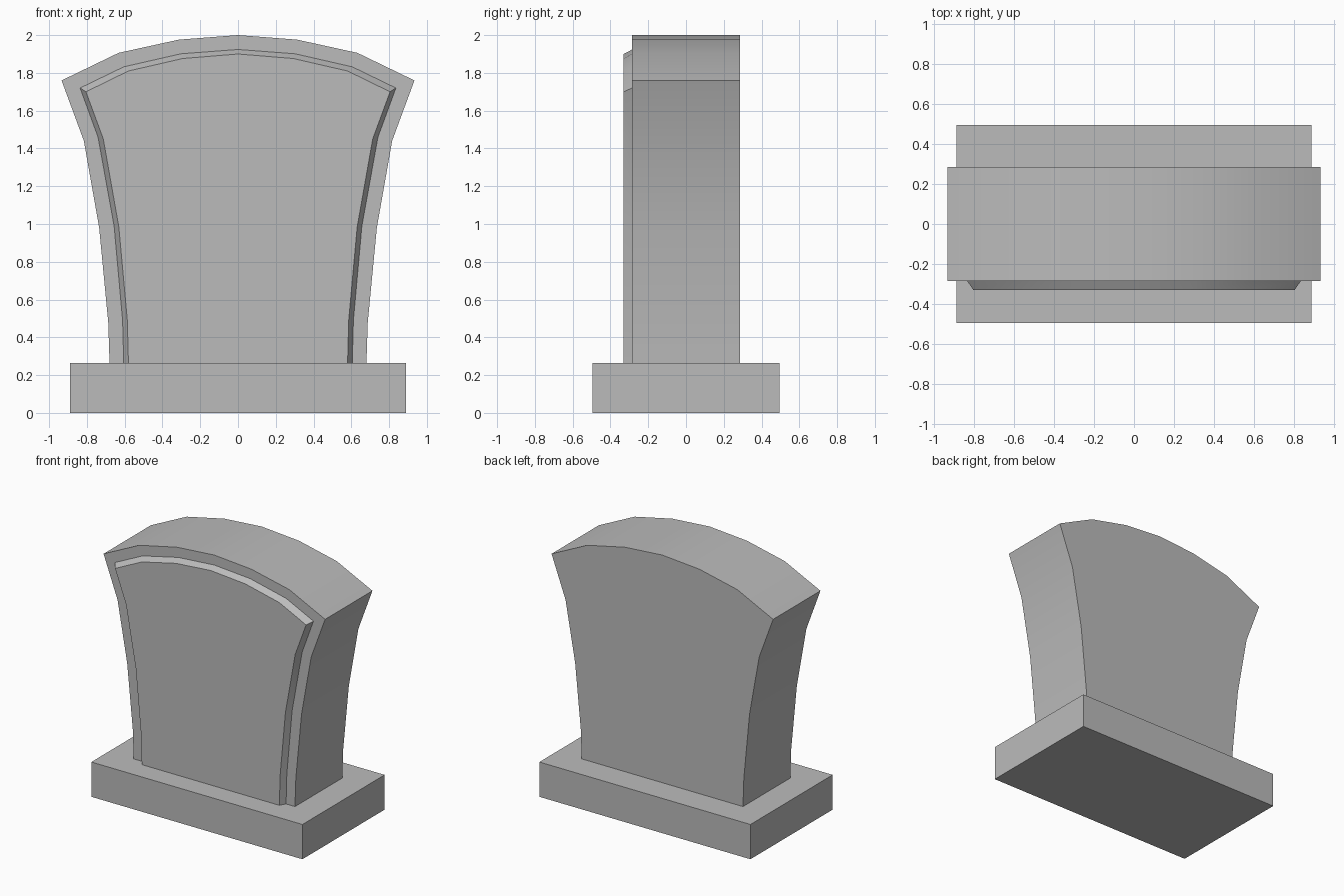
import bpy
import bmesh
import math

cube = bpy.data.objects.get("Cube")
if cube:
    bpy.data.objects.remove(cube, do_unlink=True)

stone = bpy.data.materials.new("grey_stone")
stone.use_nodes = True
GREY = (0.5, 0.5, 0.5, 1)
stone.diffuse_color = GREY
stone.node_tree.nodes["Principled BSDF"].inputs["Base Color"].default_value = GREY


def mirrored(half):
    """Close a half outline, from bottom right to top centre."""
    return half + [(-x, z) for x, z in reversed(half[:-1])]


def loft(name, sections):
    """Skin matching outlines, each given with its depth, and cap both ends."""
    bm = bmesh.new()
    rings = [[bm.verts.new((x, y, z)) for x, z in pts] for y, pts in sections]
    n = len(rings[0])
    for a, b in zip(rings, rings[1:]):
        for i in range(n):
            j = (i + 1) % n
            bm.faces.new((a[i], a[j], b[j], b[i]))
    bm.faces.new(rings[0])
    bm.faces.new(rings[-1])
    bmesh.ops.recalc_face_normals(bm, faces=bm.faces)
    mesh = bpy.data.meshes.new(name)
    bm.to_mesh(mesh)
    bm.free()
    obj = bpy.data.objects.new(name, mesh)
    bpy.context.collection.objects.link(obj)
    mesh.materials.append(stone)
    bpy.ops.object.select_all(action='DESELECT')
    obj.select_set(True)
    bpy.context.view_layer.objects.active = obj
    bpy.ops.object.shade_smooth_by_angle(angle=math.radians(30))
    return obj


BASE_TOP = 0.265
FACE = -0.285

# Rectangular plinth
plinth = mirrored([(0.89, 0), (0.89, BASE_TOP), (0, BASE_TOP)])
loft("plinth", [(-0.495, plinth), (0.495, plinth)])

# Flared slab with an arched top
slab = mirrored([(0.68, BASE_TOP), (0.687, 0.48), (0.735, 0.98), (0.816, 1.44),
                 (0.934, 1.76), (0.632, 1.906), (0.313, 1.976), (0, 2)])
loft("headstone_slab", [(FACE, slab), (0.285, slab)])

# Raised front panel with chamfered edges
panel_back = mirrored([(0.605, BASE_TOP), (0.611, 0.49), (0.656, 0.99), (0.741, 1.46),
                       (0.836, 1.72), (0.605, 1.832), (0.303, 1.901), (0, 1.924)])
panel_front = mirrored([(0.58, BASE_TOP), (0.586, 0.49), (0.631, 0.985), (0.713, 1.45),
                        (0.805, 1.7), (0.58, 1.81), (0.293, 1.876), (0, 1.9)])
loft("raised_panel", [(FACE, panel_back), (-0.33, panel_front)])
